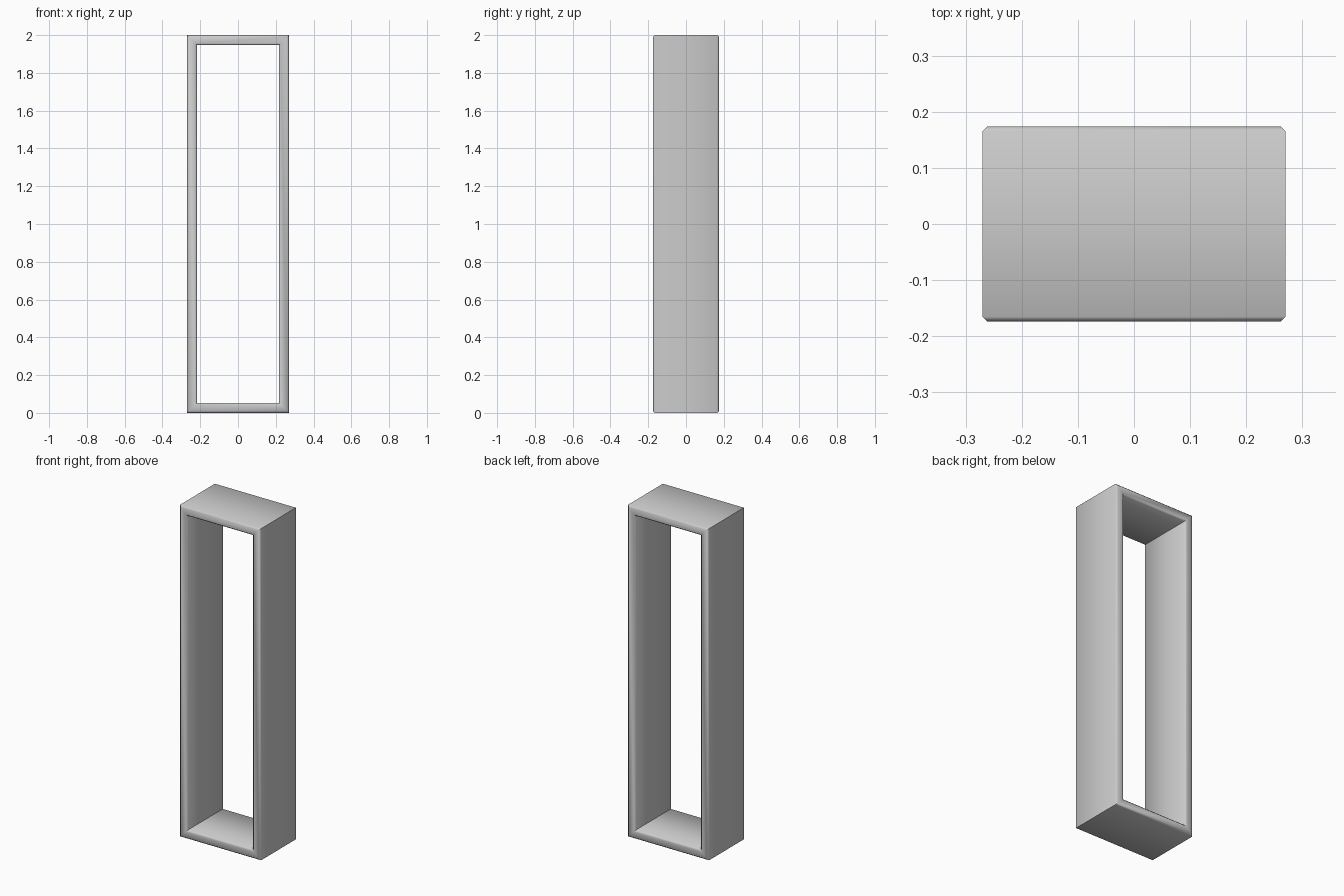
import bpy
import bmesh
import math

if "Cube" in bpy.data.objects:
    bpy.data.objects.remove(bpy.data.objects["Cube"], do_unlink=True)

HALF_W, HALF_D, HEIGHT = 0.27, 0.174, 2.0
WALL, CHAMFER = 0.053, 0.009

# Single grey finish
grey = bpy.data.materials.new("plain grey")
grey.use_nodes = True
colour = (0.6, 0.6, 0.6, 1)
grey.diffuse_color = colour
grey.node_tree.nodes["Principled BSDF"].inputs["Base Color"].default_value = colour

# Chamfered wall section: (inset from the outside, depth)
c, d, w = CHAMFER, HALF_D, WALL
section = [(0, -d + c), (c, -d), (w - c, -d), (w, -d + c),
           (w, d - c), (w - c, d), (c, d), (0, d - c)]

# Sweep the section around the four mitred corners
bm = bmesh.new()
rings = []
for sx, top in ((-1, False), (1, False), (1, True), (-1, True)):
    rings.append([bm.verts.new((sx * (HALF_W - t), y, HEIGHT - t if top else t))
                  for t, y in section])
for i, ring in enumerate(rings):
    following = rings[(i + 1) % len(rings)]
    for j in range(len(section)):
        k = (j + 1) % len(section)
        bm.faces.new((ring[j], ring[k], following[k], following[j]))
bmesh.ops.recalc_face_normals(bm, faces=bm.faces)

mesh = bpy.data.meshes.new("open_frame")
bm.to_mesh(mesh)
bm.free()
mesh.materials.append(grey)
frame = bpy.data.objects.new("open_frame", mesh)
bpy.context.collection.objects.link(frame)

# Smooth the chamfers, keep the mitres crisp
bpy.ops.object.select_all(action="DESELECT")
frame.select_set(True)
bpy.context.view_layer.objects.active = frame
bpy.ops.object.shade_smooth_by_angle(angle=math.radians(50))
